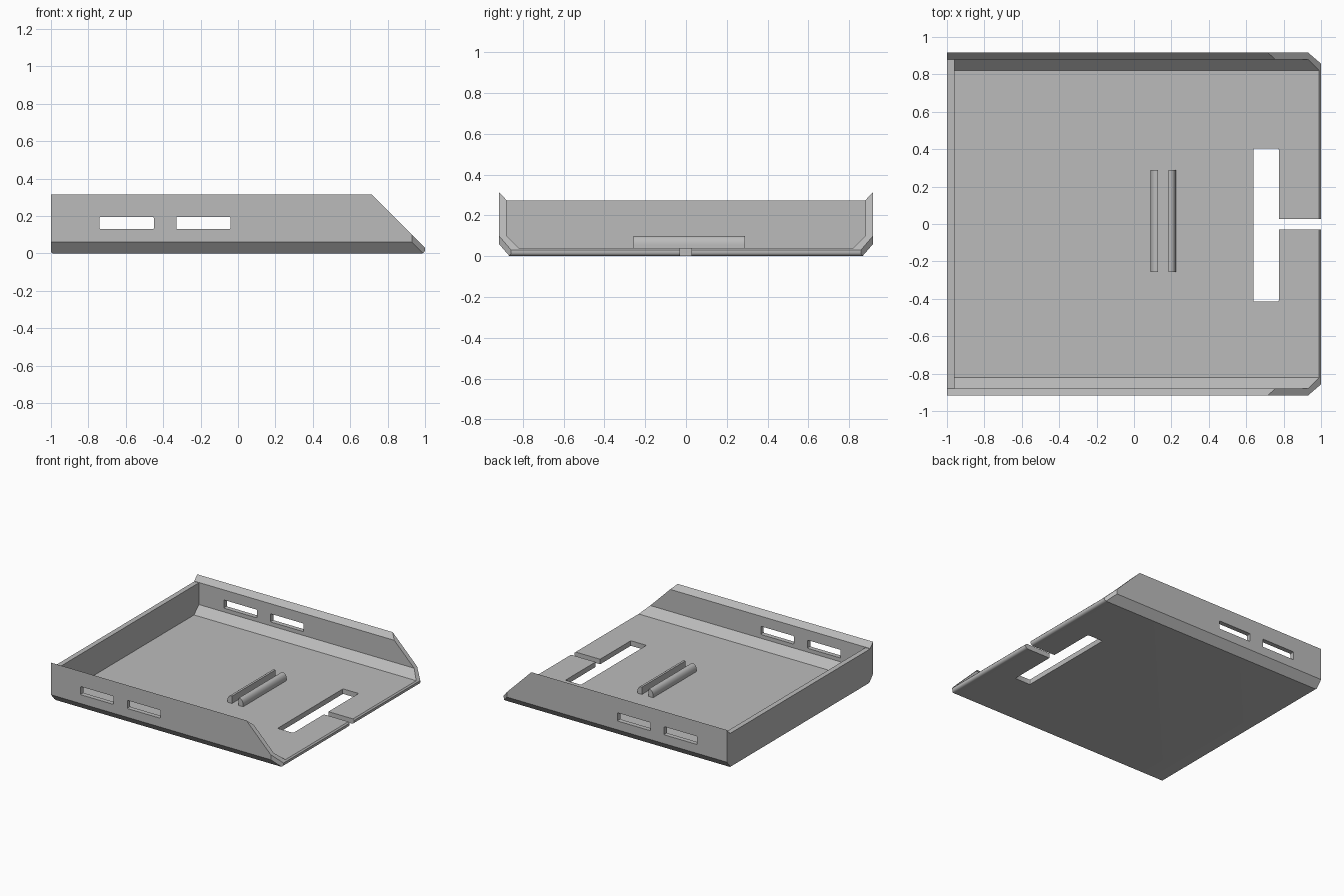
import bpy, bmesh
from math import sin, cos, pi
from mathutils import Vector

if "Cube" in bpy.data.objects:
    bpy.data.objects.remove(bpy.data.objects["Cube"], do_unlink=True)

grey = bpy.data.materials.new("light grey plastic")
grey.use_nodes = True
colour = (0.5, 0.5, 0.5, 1)
grey.diffuse_color = colour
grey.node_tree.nodes["Principled BSDF"].inputs["Base Color"].default_value = colour


def prism(name, points, axis, start, end):
    """Extrude a 2D outline along axis; outline uses the other two axes in order."""
    def place(p):
        v = list(p)
        v.insert(axis, start)
        return v
    bm = bmesh.new()
    face = bm.faces.new([bm.verts.new(place(p)) for p in points])
    grown = bmesh.ops.extrude_face_region(bm, geom=[face])["geom"]
    step = Vector((0, 0, 0))
    step[axis] = end - start
    bmesh.ops.translate(bm, vec=step, verts=[g for g in grown if isinstance(g, bmesh.types.BMVert)])
    bmesh.ops.recalc_face_normals(bm, faces=bm.faces)
    mesh = bpy.data.meshes.new(name)
    bm.to_mesh(mesh)
    bm.free()
    mesh.materials.append(grey)
    obj = bpy.data.objects.new(name, mesh)
    bpy.context.collection.objects.link(obj)
    return obj


def carve(obj, cutter, operation="DIFFERENCE"):
    mod = obj.modifiers.new("carve", "BOOLEAN")
    mod.operation, mod.object, mod.solver = operation, cutter, "EXACT"
    bpy.context.view_layer.objects.active = obj
    bpy.ops.object.modifier_apply(modifier=mod.name)
    bpy.data.objects.remove(cutter, do_unlink=True)


def rect(a0, a1, b0, b1):
    return [(a0, b0), (a1, b0), (a1, b1), (a0, b1)]


def rounded(a0, a1, b0, b1, r):
    pts = []
    for i, (a, b) in enumerate([(a1 - r, b1 - r), (a0 + r, b1 - r), (a0 + r, b0 + r), (a1 - r, b0 + r)]):
        pts += [(a + r * cos((i + k / 3) * pi / 2), b + r * sin((i + k / 3) * pi / 2)) for k in range(4)]
    return pts


def mirrored(half):
    return half + [(-y, z) for y, z in reversed(half)]


# Folded tray: floor, chamfered corners and side walls with slanted tops
outer = [(0.865, 0), (0.917, 0.06), (0.917, 0.315)]
inner = [(0.88, 0.275), (0.88, 0.1), (0.82, 0.04)]
tray = prism("tray", mirrored(outer + inner), 0, -1, 1)

# Sloped wall ends and rounded lower lip
r = 0.02
lip = [(1 - r + r * sin(k * pi / 12), r - r * cos(k * pi / 12)) for k in range(7)]
side = [(-1, 0.012), (-0.997, 0.004), (-0.988, 0)] + lip + [(1, 0.03), (0.71, 0.32), (-1, 0.32)]
carve(tray, prism("side_trim", side, 1, -1.1, 1.1), "INTERSECT")

# Clipped front corners
plan = [(-1.1, -1), (0.93, -1), (0.93, -0.917), (1, -0.857)]
plan += [(x, -y) for x, y in reversed(plan)]
carve(tray, prism("corner_trim", plan, 2, -0.1, 0.5), "INTERSECT")

# Two slots through both side walls
for x in (-0.74, -0.33):
    carve(tray, prism("wall_slot", rounded(x, x + 0.29, 0.13, 0.195, 0.006), 1, -1.1, 1.1))

# Floor opening with its narrow entry gap
carve(tray, prism("floor_slot", rounded(0.638, 0.775, -0.415, 0.405, 0.01), 2, -0.1, 0.2))
carve(tray, prism("entry_gap", rect(0.75, 1.1, -0.03, 0.027), 2, -0.1, 0.2))

# End wall filling the tray's inner outline
back_wall = prism("end_wall", mirrored([(0.82, 0.04), (0.88, 0.1), (0.88, 0.272)]), 0, -1, -0.96)

# Pair of ribs, upright on the facing sides and rounded on the outer sides
ribs = []
for name, x, s in (("left_rib", 0.185, 1), ("right_rib", 0.127, -1)):
    curve = [(x + s * (0.01 + 0.03 * cos(k * pi / 16)), 0.055 + 0.043 * sin(k * pi / 16)) for k in range(9)]
    ribs.append(prism(name, [(x, 0.035), (x + s * 0.04, 0.035)] + curve + [(x, 0.098)], 1, -0.257, 0.288))

# Soft shading on rounds, crisp edges elsewhere
bpy.ops.object.select_all(action="DESELECT")
for obj in [tray, back_wall] + ribs:
    obj.select_set(True)
bpy.context.view_layer.objects.active = tray
bpy.ops.object.shade_smooth_by_angle(angle=pi / 6)
